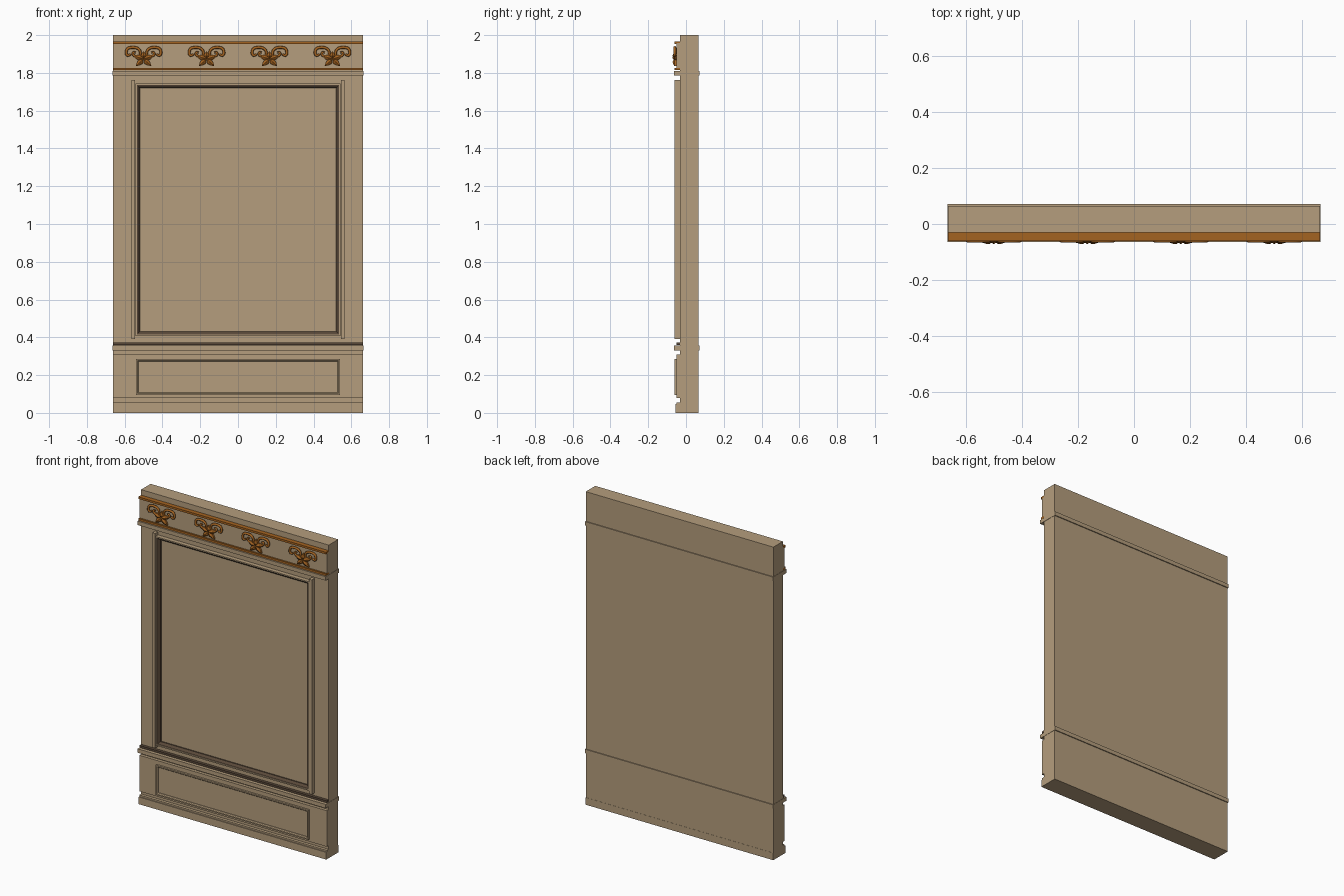
import bpy, bmesh, math
from mathutils import Vector

if "Cube" in bpy.data.objects:
    bpy.data.objects.remove(bpy.data.objects["Cube"])


def material(name, rgb):
    m = bpy.data.materials.new(name)
    m.diffuse_color = (*rgb, 1)
    m.use_nodes = True
    m.node_tree.nodes["Principled BSDF"].inputs["Base Color"].default_value = m.diffuse_color
    return m


TAN = material("tan wood", (0.46, 0.34, 0.205))
GOLD = material("gold brown", (0.37, 0.125, 0.015))
DARK = material("dark brown", (0.10, 0.065, 0.04))


def finish(name, bm, mat):
    bmesh.ops.recalc_face_normals(bm, faces=bm.faces)
    me = bpy.data.meshes.new(name)
    bm.to_mesh(me)
    bm.free()
    me.materials.append(mat)
    ob = bpy.data.objects.new(name, me)
    bpy.context.collection.objects.link(ob)
    return ob


def box(name, x0, x1, y0, y1, z0, z1, mat=TAN):
    bm = bmesh.new()
    bmesh.ops.create_cube(bm, size=1)
    for v in bm.verts:
        v.co = Vector(((x0 + x1) / 2 + v.co.x * (x1 - x0),
                       (y0 + y1) / 2 + v.co.y * (y1 - y0),
                       (z0 + z1) / 2 + v.co.z * (z1 - z0)))
    return finish(name, bm, mat)


def frame(name, hx, z0, z1, profile, mat):
    """Mitred rectangular moulding; profile = (inset, y) pairs, closed loop."""
    bm = bmesh.new()
    rings = []
    for d, y in profile:
        pts = [(-hx + d, z0 + d), (hx - d, z0 + d), (hx - d, z1 - d), (-hx + d, z1 - d)]
        rings.append([bm.verts.new((x, y, z)) for x, z in pts])
    for i, a in enumerate(rings):
        b = rings[(i + 1) % len(rings)]
        for k in range(4):
            n = (k + 1) % 4
            bm.faces.new((a[k], a[n], b[n], b[k]))
    return finish(name, bm, mat)


W = 0.663
# Main slab, plinth and base trim
box("main_slab", -W, W, -0.031, 0.065, 0.0, 2.0)
box("plinth", -W, W, -0.056, 0.066, 0.0, 0.046)
box("plinth_trim", -W, W, -0.050, -0.030, 0.046, 0.056)

# Lower panel backing and raised moulding
box("lower_panel_backing", -W, W, -0.050, -0.030, 0.08, 0.31)
frame("lower_panel_moulding", 0.54, 0.095, 0.285,
      [(0, -0.049), (0, -0.062), (0.008, -0.062), (0.013, -0.056), (0.013, -0.049)], TAN)

# Cross rails that wrap through to the back
for label, z in (("lower", 0.331), ("upper", 1.786)):
    box(label + "_rail", -W - 0.002, W + 0.002, -0.064, 0.071, z, z + 0.025)
box("dark_rail_strip", -W, W, -0.050, -0.030, 0.360, 0.373, DARK)

# Large panel: stiles and stepped moulding
for s, label in ((-1, "left"), (1, "right")):
    a, b = sorted((s * 0.544, s * 0.564))
    box(label + "_stile", a, b, -0.060, -0.030, 0.39, 1.762)
frame("main_outer_moulding", 0.543, 0.408, 1.743,
      [(0, -0.030), (0, -0.058), (0.008, -0.058), (0.008, -0.030)], TAN)
frame("main_dark_moulding", 0.535, 0.416, 1.735,
      [(0, -0.030), (0, -0.052), (0.006, -0.050), (0.015, -0.039), (0.015, -0.030)], DARK)

# Top frieze with gold strips
box("frieze_board", -W, W, -0.049, -0.030, 1.825, 1.958)
for label, z in (("lower", 1.814), ("upper", 1.952)):
    box(label + "_gold_strip", -W, W, -0.060, -0.030, z, z + 0.013, GOLD)


def scroll(name, pts, cx, s):
    """Tapered round scroll following (x, z, radius) points."""
    cu = bpy.data.curves.new(name, 'CURVE')
    cu.dimensions = '3D'
    cu.bevel_depth = 0.0075
    cu.bevel_resolution = 2
    cu.resolution_u = 5
    cu.use_fill_caps = True
    sp = cu.splines.new('NURBS')
    sp.points.add(len(pts) - 1)
    for p, (x, z, r) in zip(sp.points, pts):
        p.co = (cx + s * x, -0.059, z, 1)
        p.radius = r
    sp.use_endpoint_u = True
    sp.order_u = 3
    cu.materials.append(GOLD)
    bpy.context.collection.objects.link(bpy.data.objects.new(name, cu))


def leaf_star(name, cx, cz):
    """Five pointed leaves with a raised midrib."""
    bm = bmesh.new()
    for ang, length in ((90, 0.042), (18, 0.058), (162, 0.058), (-42, 0.056), (222, 0.056)):
        a = math.radians(ang)
        u, w = Vector((math.cos(a), 0, math.sin(a))), Vector((-math.sin(a), 0, math.cos(a)))
        o = Vector((cx, -0.051, cz))
        outline = [o, o + u * length * 0.35 - w * 0.015, o + u * length * 0.7 - w * 0.010,
                   o + u * length, o + u * length * 0.7 + w * 0.010, o + u * length * 0.35 + w * 0.015]
        ring = [bm.verts.new(p) for p in outline]
        lip = [bm.verts.new(p + Vector((0, -0.011, 0))) for p in outline]
        top = bm.verts.new(o + u * length * 0.4 + Vector((0, -0.021, 0)))
        bm.faces.new(ring)
        for i in range(6):
            j = (i + 1) % 6
            bm.faces.new((ring[i], ring[j], lip[j], lip[i]))
            bm.faces.new((lip[i], lip[j], top))
    return finish(name, bm, GOLD)


# Carved ornaments: leaf star with mirrored outer and inner scrolls
OUTER = [(0.022, 1.880, 0.7), (0.012, 1.908, 0.9), (0.030, 1.932, 1), (0.060, 1.936, 1),
         (0.088, 1.930, 1), (0.094, 1.900, 1), (0.080, 1.888, 0.9), (0.068, 1.900, 0.7)]
INNER = [(0.015, 1.885, 0.6), (0.040, 1.884, 0.8), (0.058, 1.896, 0.9),
         (0.054, 1.912, 0.8), (0.042, 1.908, 0.6)]
for i in range(4):
    x = -0.5 + i / 3
    leaf_star("ornament_leaf", x, 1.873)
    for s in (-1, 1):
        scroll("ornament_outer_scroll", OUTER, x, s)
        scroll("ornament_inner_scroll", INNER, x, s)
